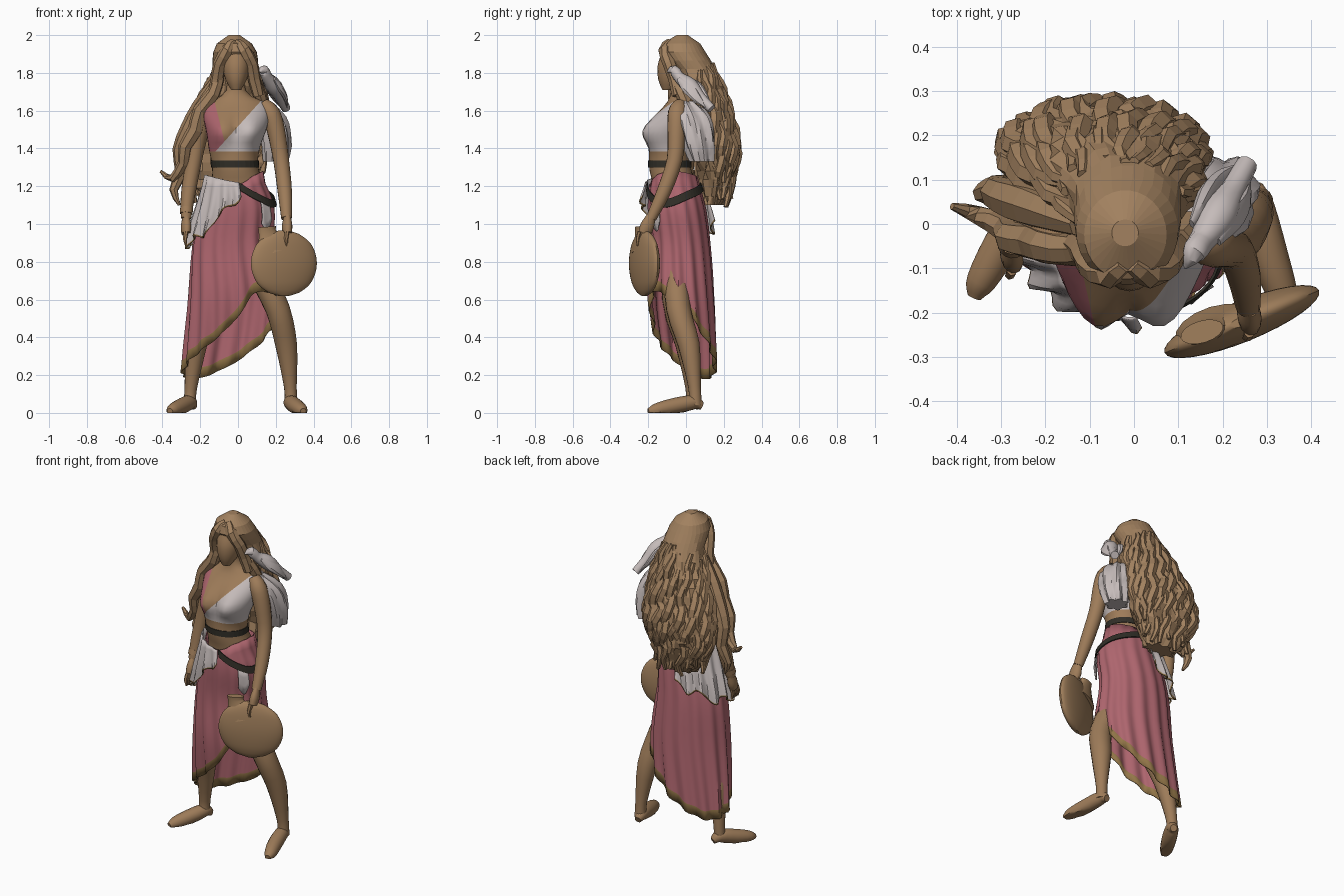
import bpy, bmesh, math, random
from mathutils import Vector

random.seed(4)
cube = bpy.data.objects.get("Cube")
if cube:
    bpy.data.objects.remove(cube, do_unlink=True)


def material(name, *rgb):
    m = bpy.data.materials.new(name)
    m.use_nodes = True
    m.diffuse_color = (*rgb, 1)
    bsdf = next(n for n in m.node_tree.nodes if n.type == "BSDF_PRINCIPLED")
    bsdf.inputs["Base Color"].default_value = (*rgb, 1)
    return m


skin = material("skin", .34, .2, .1)
hair = material("hair", .36, .22, .115)
clay = material("clay", .35, .21, .105)
rose = material("rose cloth", .42, .13, .155)
white = material("white cloth", .56, .5, .49)
trim = material("ochre trim", .29, .18, .065)
leather = material("dark leather", .03, .027, .02)
smooth_parts = []


def spline(keys, t):
    """Smooth interpolation of keyed tuples (parameter, values...)."""
    t = min(max(t, keys[0][0]), keys[-1][0])
    i = max(k for k in range(len(keys) - 1) if keys[k][0] <= t)
    a, b = keys[i], keys[i + 1]
    p, q = keys[max(i - 1, 0)], keys[min(i + 2, len(keys) - 1)]
    h = b[0] - a[0]
    u = (t - a[0]) / h
    out = []
    for pj, aj, bj, qj in zip(p[1:], a[1:], b[1:], q[1:]):
        m = (bj - pj) / (b[0] - p[0]) * h
        n = (qj - aj) / (q[0] - a[0]) * h
        d = bj - aj
        out.append(aj + u * (m + u * (3 * d - 2 * m - n + u * (m + n - 2 * d))))
    return out


def sheet(name, rows, mats, closed=False, border=False, flat=False, thick=0):
    """Quad grid through rows of points; closed rows are capped."""
    bm = bmesh.new()
    grid = [[bm.verts.new(p) for p in row] for row in rows]
    count = len(rows[0])
    for r in range(len(grid) - 1):
        for c in range(count if closed else count - 1):
            d = (c + 1) % count
            f = bm.faces.new((grid[r][c], grid[r][d], grid[r + 1][d], grid[r + 1][c]))
            f.material_index = int(border and r == len(grid) - 2)
    if closed:
        bm.faces.new(grid[0])
        bm.faces.new(grid[-1])
    bmesh.ops.remove_doubles(bm, verts=bm.verts, dist=.0002)
    bmesh.ops.recalc_face_normals(bm, faces=bm.faces)
    mesh = bpy.data.meshes.new(name)
    bm.to_mesh(mesh)
    bm.free()
    for m in mats:
        mesh.materials.append(m)
    obj = bpy.data.objects.new(name, mesh)
    bpy.context.collection.objects.link(obj)
    if thick:
        obj.modifiers.new("thickness", "SOLIDIFY").thickness = thick
    if not flat:
        smooth_parts.append(obj)
    return obj


def loft(name, keys, mat, levels=12, sides=16, shift=None, flat=False):
    """Stack of ellipses from keys (z, cx, cy, rx, ry)."""
    rows = []
    for i in range(levels + 1):
        z = keys[0][0] + (keys[-1][0] - keys[0][0]) * i / levels
        cx, cy, rx, ry = spline(keys, z)
        row = []
        for k in range(sides):
            a = math.tau * k / sides
            p = Vector((cx + rx * math.cos(a), cy + ry * math.sin(a), z))
            row.append(p + shift(p, a) if shift else p)
        rows.append(row)
    return sheet(name, rows, [mat], closed=True, flat=flat)


def tube(name, path, mat, sides=16, wide=1, deep=1, steps=3, flat=False):
    """Tapered limb along (x, y, z, radius) points, kept above the floor."""
    keys = [(i, *p) for i, p in enumerate(path)]
    last = len(path) - 1
    rows = []
    for i in range(last * steps + 1):
        t = i / steps
        x, y, z, r = spline(keys, t)
        way = Vector(spline(keys, t + .05)[:3]) - Vector(spline(keys, t - .05)[:3])
        way.normalize()
        side = Vector((1, .3, 0))
        side = (side - way * side.dot(way)).normalized()
        up = way.cross(side)
        row = []
        for k in range(sides):
            a = math.tau * k / sides
            p = Vector((x, y, z)) + r * (side * wide * math.cos(a) + up * deep * math.sin(a))
            p.z = max(p.z, 0)
            row.append(p)
        rows.append(row)
    return sheet(name, rows, [mat], closed=True, flat=flat)


def drape(name, mats, body, start, end, top, hem, out=0, flare=0, fold=0,
          waves=13, zig=0, cols=48, levels=9, border=0, flat=False):
    """Cloth hung round a body profile; top and hem are keyed by angle."""
    rows = [[] for _ in range(levels + 1 + bool(border))]
    for c in range(cols + 1):
        deg = start + (end - start) * c / cols
        a = math.radians(deg)
        z0, z1 = spline(top, deg)[0], spline(hem, deg)[0]
        z1 += zig * math.sin(9 * a)
        heights = [z0 + (z1 + border - z0) * i / levels for i in range(levels + 1)]
        for row, z in zip(rows, heights + [z1]):
            t = (z0 - z) / (z0 - z1)
            cx, cy, rx, ry = spline(body, z)
            o = out + flare * t + fold * (.2 + t) * math.sin(waves * a + 4 * z)
            row.append((cx + (rx + o) * math.cos(a), cy + (ry + o) * math.sin(a), z))
    return sheet(name, rows, mats, border=bool(border), flat=flat, thick=.006)


# Torso with a cut and coloured bodice
torso_keys = [(1, 0, -.05, .16, .12), (1.2, 0, -.06, .14, .115), (1.3, -.015, -.085, .122, .11),
              (1.4, -.02, -.08, .135, .11), (1.5, -.01, -.065, .16, .11),
              (1.58, -.01, -.05, .175, .1), (1.645, -.01, -.03, .15, .07),
              (1.69, -.01, -.03, .06, .05), (1.8, -.015, -.03, .05, .05)]


def bust(p, a):
    if math.sin(a) > 0:
        return Vector()
    lump = math.exp(-((abs(p.x + .01) - .08) / .075) ** 2 - ((p.z - 1.49) / .075) ** 2)
    return Vector((0, -.068 * lump, 0))


torso = loft("torso", torso_keys, skin, levels=26, sides=36, shift=bust)
torso.data.materials.append(white)
torso.data.materials.append(rose)
cuts = [(Vector((-.06, 0, 1.45)), Vector((1, 0, -.9))),
        (Vector((-.075, 0, 1.45)), Vector((1, 0, .25))),
        (Vector((0, 0, 1.385)), Vector((0, 0, 1)))]
bm = bmesh.new()
bm.from_mesh(torso.data)
for co, no in cuts:
    bmesh.ops.bisect_plane(bm, geom=bm.verts[:] + bm.edges[:] + bm.faces[:],
                           plane_co=co, plane_no=no)
for f in bm.faces:
    over = [(f.calc_center_median() - co).dot(no) > 0 for co, no in cuts]
    f.material_index = 0 if not over[2] else 1 if over[0] else 0 if over[1] else 2
bm.to_mesh(torso.data)
bm.free()

# Head
loft("head", [(1.71, -.01, -.1, .025, .025), (1.76, -.01, -.078, .055, .068),
              (1.84, -.01, -.055, .075, .095), (1.93, -.01, -.035, .07, .085)], skin, levels=8, sides=20)

# Legs, feet, arms and hands
tube("left_leg", [(.09, -.04, 1.05, .085), (.11, -.05, .78, .07), (.21, -.04, .55, .065),
                  (.255, .015, .36, .058), (.277, .045, .14, .034), (.28, .05, .04, .034)], skin)
tube("right_leg", [(-.1, -.05, 1.05, .085), (-.17, -.06, .6, .066), (-.22, 0, .36, .056),
                   (-.25, .03, .13, .033), (-.255, .03, .04, .034)], skin)
tube("left_foot", [(.272, .085, .035, .02), (.278, .04, .055, .038), (.305, -.07, .035, .042),
                   (.335, -.16, .015, .034), (.345, -.2, .008, .016)], skin)
tube("right_foot", [(-.235, .07, .035, .02), (-.255, .03, .055, .038), (-.3, -.05, .035, .042),
                    (-.345, -.13, .015, .034), (-.36, -.165, .008, .016)], skin)
tube("left_arm", [(.13, -.03, 1.635, .035), (.17, -.045, 1.59, .05), (.2, -.05, 1.5, .048),
                  (.228, -.06, 1.34, .042), (.248, -.118, 1.17, .038), (.257, -.185, 1.03, .028)], skin)
tube("right_arm", [(-.13, -.03, 1.635, .035), (-.17, -.03, 1.59, .05), (-.21, 0, 1.45, .045),
                   (-.24, 0, 1.3, .042), (-.265, -.02, 1.15, .038), (-.275, -.05, 1.03, .027)], skin)
for side, x, y, z in (("left", .26, -.185, 1.04), ("right", -.275, -.045, 1.04)):
    tube(side + "_palm", [(x, y, z, .026), (x, y - .02, z - .05, .038),
                          (x, y - .035, z - .09, .034)], skin, wide=.7)
    for k in range(4):
        fy = y - .06 + k * .018
        tube(f"{side}_finger_{k}", [(x, fy, z - .08, .012), (x - .005, fy - .01, z - .12, .011),
                                    (x, fy - .01, z - .155, .006)], skin, 6)
tube("bracelet", [(-.272, -.036, 1.085, .034), (-.274, -.045, 1.055, .034)], skin)

# Skirt, hip cloth and belts
skirt_keys = [(.15, -.055, .02, .245, .14), (.6, -.018, -.025, .24, .17), (.9, -.025, -.03, .212, .155),
              (1.1, 0, -.05, .19, .15), (1.24, -.01, -.065, .145, .125)]
drape("skirt", [rose, trim], skirt_keys, -180, 180,
      [(-180, 1.25), (-90, 1.21), (-45, 1.26), (0, 1.28), (90, 1.25), (180, 1.25)],
      [(-180, .21), (-120, .36), (-90, .48), (-60, .64), (0, .56), (45, .39), (90, .25),
       (135, .18), (180, .21)], fold=.01, waves=14, cols=90, levels=11, border=.055)
drape("hip_cloth", [white, trim], skirt_keys, -265, -85, [(-265, 1.2), (-180, 1.26), (-85, 1.22)],
      [(-265, 1), (-225, .93), (-180, .89), (-140, .93), (-110, 1.05), (-85, 1.16)],
      out=.022, flare=.012, fold=.013, waves=18, zig=.025, cols=56, levels=6, border=.009)
drape("front_cloth", [white], skirt_keys, -52, -34, [(-52, 1.13), (-34, 1.11)],
      [(-52, 1), (-42, .96), (-34, 1.02)], out=.012, flare=.015, cols=6, levels=3)
strap_keys = [(-85, 1.22), (-60, 1.17), (-25, 1.13), (30, 1.18), (80, 1.22)]
drape("hip_strap", [leather], skirt_keys, -85, 80, strap_keys,
      [(d, z - .043) for d, z in strap_keys], out=.016, cols=24, levels=1, flat=True)
drape("waist_belt", [leather], torso_keys, -180, 180, [(-180, 1.336), (180, 1.336)],
      [(-180, 1.3), (180, 1.3)], out=.005, cols=28, levels=1, flat=True)


# Draped sleeve
def sleeve_folds(p, a):
    return Vector((math.cos(a), math.sin(a), 0)) * .01 * math.sin(7 * a + 9 * p.z)


loft("sleeve", [(1.33, .2, .085, .06, .06), (1.42, .205, .07, .072, .08),
                (1.55, .19, .045, .066, .085), (1.62, .155, .015, .045, .07),
                (1.65, .13, 0, .03, .04)], white, levels=8, sides=32, shift=sleeve_folds)

# Flattened jar with a short neck
jar = loft("jar", [(-.172, 0, 0, .025, .01), (-.155, 0, 0, .085, .022), (-.1, 0, 0, .155, .038),
                   (0, 0, 0, .188, .046), (.1, 0, 0, .158, .038), (.155, 0, 0, .09, .024),
                   (.175, 0, 0, .03, .01)], clay, levels=20, sides=32)
jar.location = (.243, -.22, .79)
jar.rotation_euler.z = math.radians(22)
tube("jar_neck", [(.185, -.235, .85, .1), (.165, -.24, .92, .062), (.155, -.243, .96, .048),
                  (.153, -.243, .985, .05)], clay, deep=.5)

# Dove on the shoulder
tube("dove_body", [(.115, -.1, 1.805, .003), (.135, -.065, 1.815, .027), (.155, -.035, 1.775, .03),
                   (.19, .02, 1.73, .044), (.222, .075, 1.67, .03), (.255, .135, 1.61, .024)], white, 10)
for k in (-1, 1):
    dx, dy = .03 * k, -.02 * k
    tube("dove_wing", [(.16 + dx, -.02 + dy, 1.77, .012), (.19 + dx, .03 + dy, 1.725, .036),
                       (.22 + dx, .075 + dy, 1.67, .026), (.245 + dx / 2, .12 + dy / 2, 1.615, .005)],
         white, 8, wide=.5)

# Long wavy hair: a broad mass, hanging strands and loose locks
hair_keys = [(1.1, -.06, .15, .1, .05), (1.25, -.08, .168, .195, .09), (1.4, -.07, .165, .22, .108),
             (1.55, -.05, .135, .2, .108), (1.7, -.025, .088, .16, .112),
             (1.82, -.015, .045, .122, .112), (1.9, -.015, -.012, .118, .122),
             (1.965, -.02, -.025, .085, .092), (2, -.02, -.02, .03, .03)]


def hair_waves(p, a):
    depth = .015 * min(1, max(0, (1.88 - p.z) * 4))
    wave = math.sin(8 * a + 2.5 * math.sin(17 * p.z)) + random.uniform(-.5, .5)
    return Vector((math.cos(a), math.sin(a), 0)) * depth * wave


loft("hair_mass", hair_keys, hair, levels=20, sides=30, shift=hair_waves, flat=True)
for i in range(22):
    angle = math.radians(-12 + 212 * i / 21)
    phase = random.uniform(0, math.tau)
    start, end = random.uniform(1.76, 1.86), random.uniform(1.09, 1.24)
    points = []
    for k in range(10):
        z = start + (end - start) * k / 9
        cx, cy, rx, ry = spline(hair_keys, max(z, 1.2))
        a = angle + .15 * math.sin(26 * z + phase)
        o = -.012 + .014 * math.cos(26 * z + phase)
        radius = .008 + .023 * math.sin(math.pi * (k + .6) / 10)
        points.append((cx + (rx + o) * math.cos(a), cy + (ry + o) * math.sin(a), z, radius))
    tube("hair_strand", points, hair, 6, steps=2, flat=True)
locks = [[(-.1, -.06, 1.78, .03), (-.13, -.06, 1.69, .036),
          (-.2, -.05, 1.6, .04), (-.225, -.04, 1.5, .042), (-.28, -.03, 1.41, .036),
          (-.29, -.01, 1.32, .03), (-.35, .02, 1.24, .022), (-.41, .04, 1.28, .008)],
         [(-.12, 0, 1.75, .03), (-.2, .03, 1.62, .045), (-.26, .05, 1.5, .048),
          (-.31, .07, 1.39, .038), (-.3, .08, 1.28, .034), (-.34, .07, 1.18, .024),
          (-.31, .06, 1.1, .008)],
         [(.1, -.04, 1.73, .033), (.13, 0, 1.64, .033), (.12, .06, 1.55, .02)]]
for s in (-1, 1):
    # Parted hair sweeping round the face
    locks.append([(s * .006 - .014, -.085, 1.96, .026), (s * .045 - .012, -.112, 1.92, .034),
                  (s * .085 - .012, -.09, 1.85, .034), (s * .098 - .012, -.06, 1.77, .035),
                  (s * .12 - .012, -.045, 1.68, .03)])
for path in locks:
    tube("loose_lock", path, hair, 7, steps=2, flat=True)

# Smooth shading with crisp folds
bpy.ops.object.select_all(action="DESELECT")
for obj in smooth_parts:
    obj.select_set(True)
bpy.context.view_layer.objects.active = smooth_parts[0]
bpy.ops.object.shade_smooth_by_angle(angle=math.radians(38))
